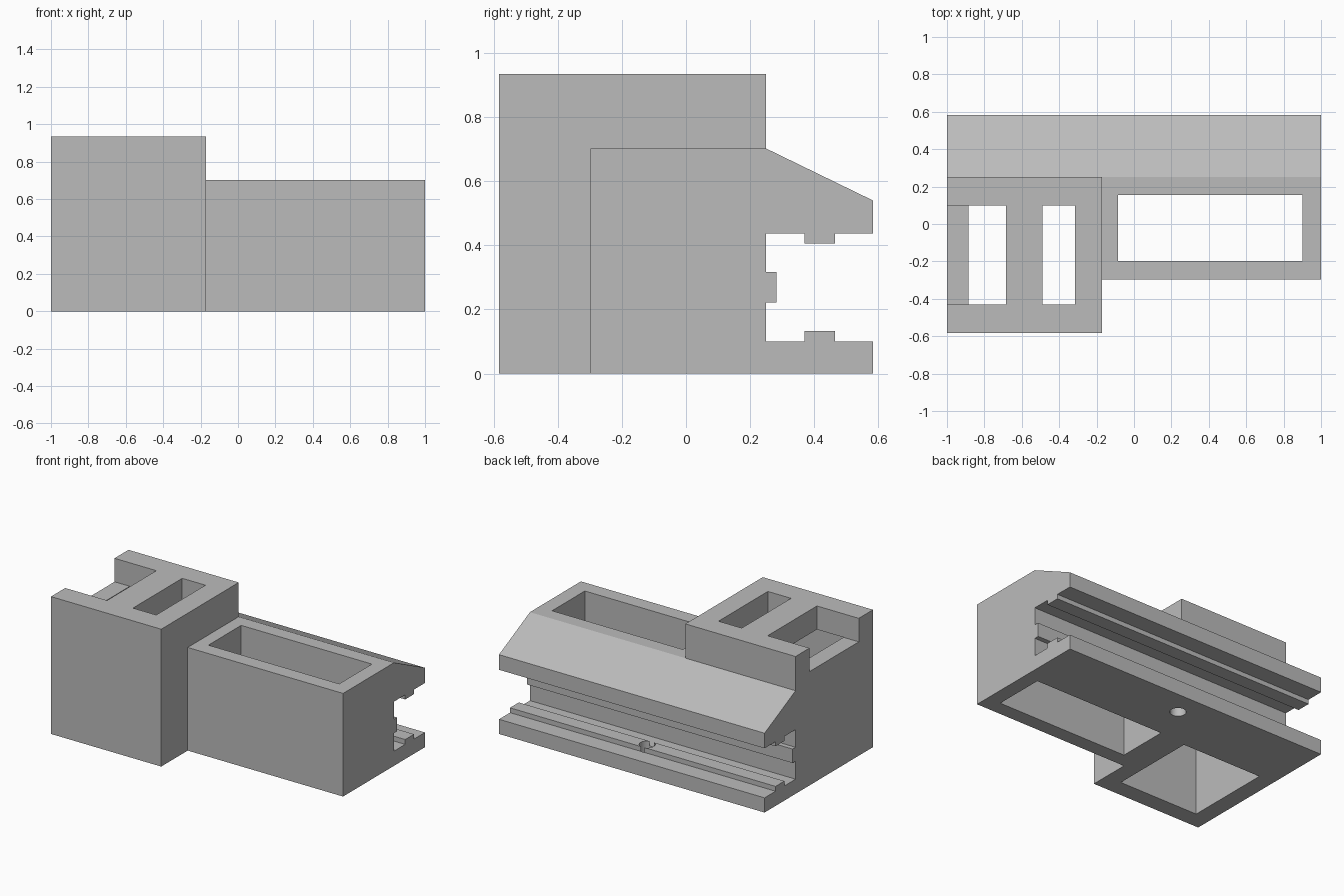
import bpy
import bmesh

if "Cube" in bpy.data.objects:
    bpy.data.objects.remove(bpy.data.objects["Cube"], do_unlink=True)

grey = bpy.data.materials.new("plain grey")
grey.use_nodes = True
grey.diffuse_color = (0.5, 0.5, 0.5, 1)
grey.node_tree.nodes["Principled BSDF"].inputs["Base Color"].default_value = (0.5, 0.5, 0.5, 1)


def add_object(name, bm):
    bmesh.ops.recalc_face_normals(bm, faces=bm.faces)
    mesh = bpy.data.meshes.new(name)
    bm.to_mesh(mesh)
    bm.free()
    mesh.materials.append(grey)
    obj = bpy.data.objects.new(name, mesh)
    bpy.context.collection.objects.link(obj)
    return obj


def prism(name, profile, x0, x1):
    """Extrude a (y, z) profile along x."""
    bm = bmesh.new()
    face = bm.faces.new([bm.verts.new((x0, y, z)) for y, z in profile])
    new = bmesh.ops.extrude_face_region(bm, geom=[face])["geom"]
    verts = [v for v in new if isinstance(v, bmesh.types.BMVert)]
    bmesh.ops.translate(bm, verts=verts, vec=(x1 - x0, 0, 0))
    return add_object(name, bm)


def box(name, x, y, z):
    return prism(name, [(y[0], z[0]), (y[1], z[0]), (y[1], z[1]), (y[0], z[1])], *x)


def combine(target, other, operation):
    """Apply a boolean and discard the helper object."""
    other.hide_render = True
    mod = target.modifiers.new("boolean", 'BOOLEAN')
    mod.operation, mod.solver, mod.object = operation, 'EXACT', other
    bpy.context.view_layer.objects.active = target
    bpy.ops.object.modifier_apply(modifier=mod.name)
    bpy.data.objects.remove(other, do_unlink=True)


# Grooved channel along the back, with a sloping upper lip
BACK = 0.25
channel = [
    (0.583, 0), (0.583, 0.1), (0.465, 0.1), (0.465, 0.133), (0.37, 0.133),
    (0.37, 0.1), (BACK, 0.1), (BACK, 0.222), (0.282, 0.222), (0.282, 0.317),
    (BACK, 0.317), (BACK, 0.437), (0.37, 0.437), (0.37, 0.406), (0.465, 0.406),
    (0.465, 0.437), (0.583, 0.437), (0.583, 0.54), (BACK, 0.702),
]

# Low tray and tall tower share the channel
body = prism("holder_body", channel + [(-0.298, 0.702), (-0.298, 0)], -0.17, 1)
tower = prism("tower", channel + [(BACK, 0.935), (-0.583, 0.935), (-0.583, 0)], -1, -0.17)
combine(body, tower, 'UNION')

# Tray opening, tower cavity, two top slots and the open side notch
SLOT_Y = (-0.43, 0.1)
cutters = [
    box("tray_opening", (-0.085, 0.9), (-0.197, 0.155), (-0.1, 1)),
    box("tower_cavity", (-0.885, -0.285), (-0.465, 0.135), (-0.1, 0.775)),
    box("inner_slot", (-0.49, -0.315), SLOT_Y, (0.5, 1.1)),
    box("outer_slot", (-0.885, -0.685), SLOT_Y, (0.5, 1.1)),
    box("side_notch", (-1.1, -0.8), SLOT_Y, (0.775, 1.1)),
]

# Round hole through the lower lip
bm = bmesh.new()
bmesh.ops.create_cone(bm, cap_ends=True, segments=32, radius1=0.05, radius2=0.05, depth=0.4)
bmesh.ops.translate(bm, verts=bm.verts, vec=(0, 0.417, 0))
cutters.append(add_object("lip_hole", bm))

for cutter in cutters:
    combine(body, cutter, 'DIFFERENCE')

# Smooth hole wall, crisp edges elsewhere
bpy.ops.object.select_all(action='DESELECT')
body.select_set(True)
bpy.context.view_layer.objects.active = body
bpy.ops.object.shade_smooth_by_angle(angle=0.4)
